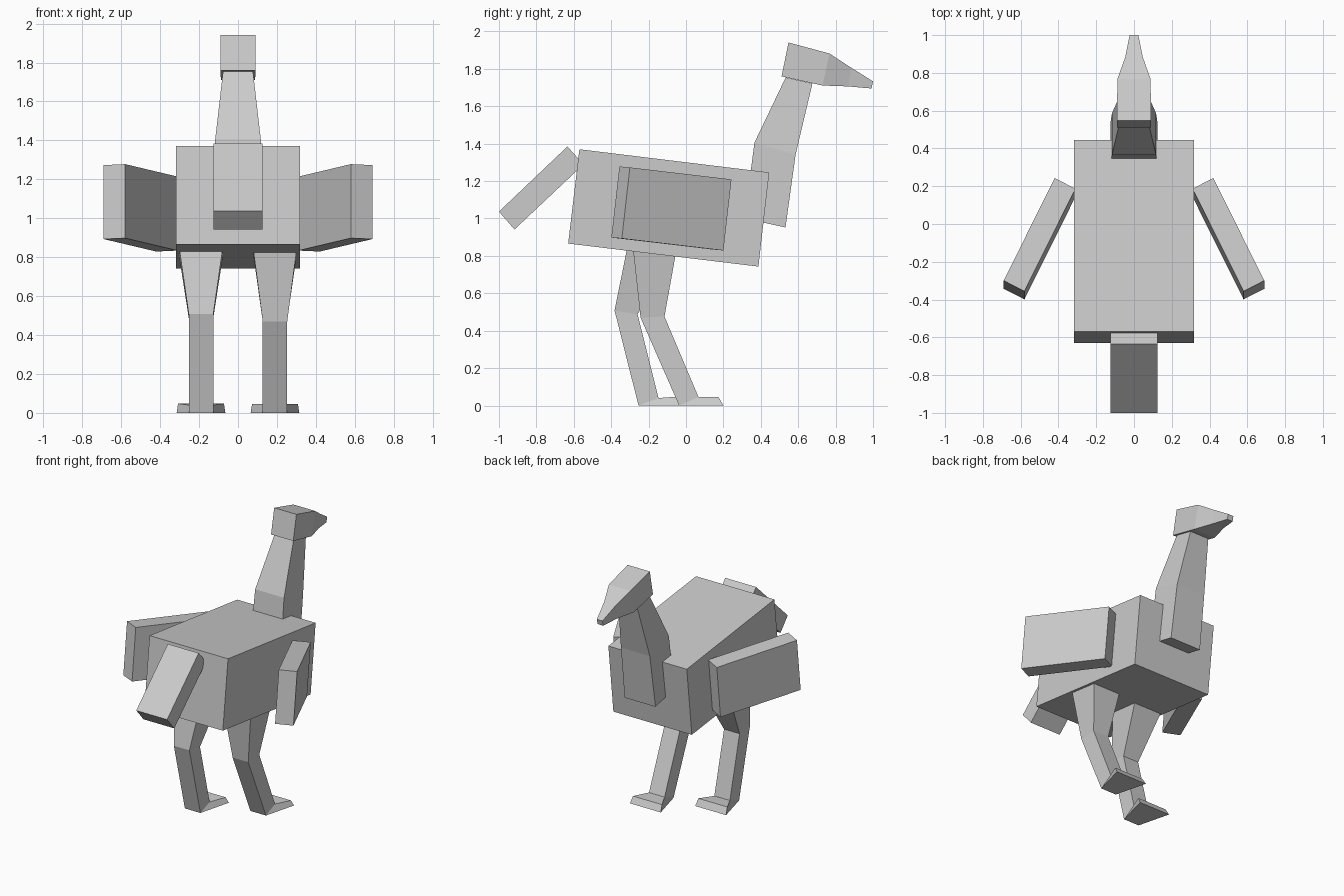
import bpy
import bmesh
from mathutils import Vector

cube = bpy.data.objects.get("Cube")
if cube:
    bpy.data.objects.remove(cube, do_unlink=True)

# One plain grey for the whole bird
GREY = (0.6, 0.6, 0.6, 1.0)
grey = bpy.data.materials.new("plain_grey")
grey.use_nodes = True
grey.diffuse_color = GREY
grey.node_tree.nodes["Principled BSDF"].inputs["Base Color"].default_value = GREY


def finish(name, bm):
    bmesh.ops.recalc_face_normals(bm, faces=bm.faces)
    mesh = bpy.data.meshes.new(name)
    bm.to_mesh(mesh)
    bm.free()
    mesh.materials.append(grey)
    obj = bpy.data.objects.new(name, mesh)
    bpy.context.collection.objects.link(obj)
    return obj


def loft(name, sections, x=0.0):
    """Box limb through sections of (y, z) pairs with two half widths."""
    bm = bmesh.new()
    rings = []
    for (ya, za), (yb, zb), wa, wb in sections:
        corners = [(x - wa, ya, za), (x + wa, ya, za),
                   (x + wb, yb, zb), (x - wb, yb, zb)]
        rings.append([bm.verts.new(c) for c in corners])
    for low, high in zip(rings, rings[1:]):
        for i in range(4):
            j = (i + 1) % 4
            bm.faces.new((low[i], low[j], high[j], high[i]))
    bm.faces.new(rings[0])
    bm.faces.new(rings[-1])
    return finish(name, bm)


def wing(name, side):
    """Slanted slab spanned by three edge vectors from its top outer corner."""
    corner = Vector((0.69, -0.30, 1.273))
    thick = Vector((-0.11, -0.056, 0.005))
    length = Vector((-0.27, 0.543, -0.064))
    drop = Vector((0, -0.043, -0.38))
    bm = bmesh.new()
    bmesh.ops.create_cube(bm, size=1)
    for v in bm.verts:
        a, b, c = (k + 0.5 for k in v.co)
        v.co = corner + thick * a + length * b + drop * c
        v.co.x *= side
    return finish(name, bm)


# Body and tail
loft("body", [((-0.63, 0.866), (-0.57, 1.37), 0.318, 0.318),
              ((0.387, 0.743), (0.445, 1.246), 0.318, 0.318)])
loft("tail", [((-0.917, 0.941), (-1.0, 1.037), 0.125, 0.125),
              ((-0.548, 1.289), (-0.634, 1.385), 0.125, 0.125)])

# Neck, from chest to head
loft("neck", [((0.313, 1.0), (0.532, 0.952), 0.125, 0.125),
              ((0.366, 1.406), (0.586, 1.342), 0.117, 0.117),
              ((0.533, 1.754), (0.676, 1.722), 0.077, 0.077)])

# Head narrowing into the beak
loft("head", [((0.511, 1.76), (0.548, 1.941), 0.09, 0.09),
              ((0.73, 1.711), (0.767, 1.882), 0.088, 0.088),
              ((0.869, 1.706), (0.882, 1.807), 0.047, 0.047),
              ((0.992, 1.695), (1.0, 1.733), 0.023, 0.023)])

# Wings
wing("left_wing", 1)
wing("right_wing", -1)

# Legs in mid-stride, each ending in a flared foot
loft("left_leg", [((-0.289, 0.89), (-0.046, 0.86), 0.118, 0.118),
                  ((-0.243, 0.47), (-0.115, 0.476), 0.063, 0.063),
                  ((-0.037, 0), (0.067, 0.045), 0.063, 0.063),
                  ((0.2, 0), (0.174, 0.045), 0.125, 0.118)], 0.19)
loft("right_leg", [((-0.305, 0.89), (-0.065, 0.84), 0.118, 0.118),
                   ((-0.382, 0.508), (-0.259, 0.487), 0.063, 0.063),
                   ((-0.254, 0), (-0.147, 0.04), 0.063, 0.063),
                   ((-0.014, 0), (-0.04, 0.048), 0.125, 0.118)], -0.19)
